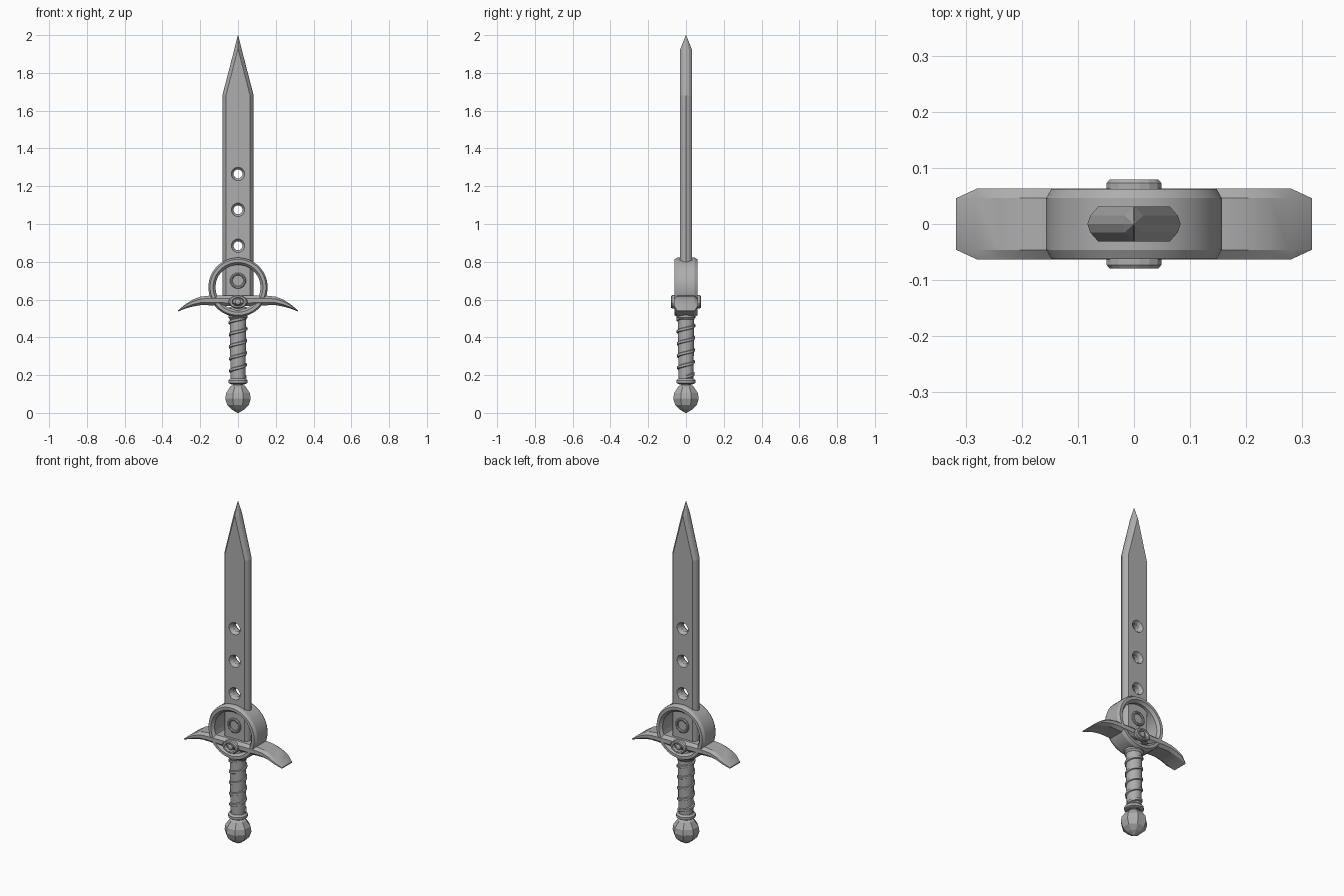
import bpy, bmesh, math
from math import sin, cos, pi

if "Cube" in bpy.data.objects:
    bpy.data.objects.remove(bpy.data.objects["Cube"])

steel = bpy.data.materials.new("plain grey")
steel.diffuse_color = (0.42, 0.42, 0.42, 1)
steel.use_nodes = True
steel.node_tree.nodes["Principled BSDF"].inputs["Base Color"].default_value = steel.diffuse_color


def make(name, verts, faces, smooth=None):
    me = bpy.data.meshes.new(name)
    me.from_pydata(verts, [], faces)
    bm = bmesh.new()
    bm.from_mesh(me)
    bmesh.ops.remove_doubles(bm, verts=bm.verts, dist=1e-5)
    bmesh.ops.recalc_face_normals(bm, faces=bm.faces)
    bm.to_mesh(me)
    bm.free()
    me.materials.append(steel)
    ob = bpy.data.objects.new(name, me)
    bpy.context.collection.objects.link(ob)
    if smooth:
        bpy.ops.object.select_all(action='DESELECT')
        ob.select_set(True)
        bpy.context.view_layer.objects.active = ob
        bpy.ops.object.shade_smooth_by_angle(angle=math.radians(smooth))
    return ob


def loft(name, sections, caps=True, loop=False, smooth=None):
    """Join equal-length closed sections with quads."""
    n, m = len(sections[0]), len(sections)
    verts = [p for s in sections for p in s]
    faces = []
    for i in range(m if loop else m - 1):
        a, b = i * n, (i + 1) % m * n
        faces += [(a + k, a + (k + 1) % n, b + (k + 1) % n, b + k) for k in range(n)]
    if caps and not loop:
        faces += [tuple(range(n)), tuple(range((m - 1) * n, m * n))]
    return make(name, verts, faces, smooth)


def lathe_z(name, profile, segs, smooth=None):
    return loft(name, [[(r * cos(2 * pi * (k + .5) / segs), r * sin(2 * pi * (k + .5) / segs), z)
                        for k in range(segs)] for r, z in profile], smooth=smooth)


def lathe_y(name, profile, segs, cz, sx=1, sz=1, loop=False, smooth=None):
    """Turn an (r, y) profile about a front-to-back axis at height cz."""
    return loft(name, [[(sx * r * cos(2 * pi * (k + .5) / segs), y,
                         cz + sz * r * sin(2 * pi * (k + .5) / segs))
                        for k in range(segs)] for r, y in profile], loop=loop, smooth=smooth)


# Blade: flat faces with two-step bevelled edges, tapering to a point
def blade_section(z, outer, mid, flat, my, fy):
    half = [(flat, -fy), (mid, -my), (outer, 0), (mid, my), (flat, fy)]
    return [(x, y, z) for x, y in half] + [(-x, y, z) for x, y in reversed(half)]


blade = loft("blade", [
    blade_section(0.615, .083, .078, .064, .015, .031),
    blade_section(1.68, .083, .078, .064, .015, .031),
    blade_section(1.925, .0195, .0165, .0008, .015, .031),
    blade_section(2.0, .0008, .0006, .0004, .0006, .001)])

# Three countersunk holes through the blade
for z in (0.885, 1.075, 1.265):
    cutter = lathe_y("hole_cutter", [(.044, -.042), (.024, -.014), (.024, .014), (.044, .042)], 12, z)
    cutter.hide_render = True
    mod = blade.modifiers.new("hole", 'BOOLEAN')
    mod.object, mod.operation, mod.solver = cutter, 'DIFFERENCE', 'EXACT'
    bpy.context.view_layer.objects.active = blade
    bpy.ops.object.modifier_apply(modifier=mod.name)
    bpy.data.objects.remove(cutter)

# Round hoop encircling the blade root
lathe_y("guard_hoop", [(.157, -.046), (.148, -.062), (.132, -.062), (.119, -.046),
                       (.119, .046), (.132, .062), (.148, .062), (.157, .046)],
        40, 0.665, loop=True, smooth=25)

# Crossguard with drooping wings
half = [(0, .622, .565), (.10, .622, .567), (.16, .62, .57), (.20, .615, .57),
        (.24, .60, .563), (.28, .574, .552), (.317, .543, .537)]
stations = [(-x, t, b) for x, t, b in reversed(half[1:])] + half


def guard_section(x, t, b):
    h = .063 if abs(x) < .29 else .046
    pts = [(-.046, 1), (-h, .72), (-h, .3), (-.046, 0), (.046, 0), (h, .3), (h, .72), (.046, 1)]
    return [(x, y, b + (t - b) * f) for y, f in pts]


loft("crossguard", [guard_section(*s) for s in stations], smooth=20)

# Plain raised ornaments on both faces
for s, side in ((-1, "front"), (1, "back")):
    lathe_y(side + "_boss_rim", [(.05, s * .055), (.05, s * .073), (.044, s * .079),
                                 (.033, s * .079), (.028, s * .07), (.028, s * .055)],
            16, 0.588, 1, .72, loop=True)
    lathe_y(side + "_boss_centre", [(.018, s * .055), (.016, s * .074), (.009, s * .078)],
            10, 0.588)
    lathe_y(side + "_root_ring", [(.043, s * .028), (.043, s * .037), (.039, s * .041),
                                  (.033, s * .041), (.029, s * .037), (.029, s * .028)],
            12, 0.70, loop=True)

# Grip
lathe_z("grip", [(.038, .15), (.039, .18), (.043, .35), (.044, .53)], 16, smooth=30)

# Spiral binding around the grip
turns, steps = 5, 100
wrap = []
for i in range(steps + 1):
    t = i / steps
    a, z, r = 2 * pi * turns * t, .19 + .32 * t, .040 + .004 * t
    wrap.append([((r + dr) * cos(a), (r + dr) * sin(a), z + dz)
                 for dr, dz in ((-.004, -.011), (.006, -.006), (.006, .006), (-.004, .011))])
loft("grip_binding", wrap, smooth=35)

# Collars at both ends of the grip
lathe_z("lower_collar", [(.042, .153), (.052, .158), (.052, .172), (.042, .182)], 16, smooth=30)
lathe_z("upper_collar", [(.044, .495), (.052, .505), (.052, .55), (.046, .56)], 16, smooth=30)

# Faceted pommel with short neck
lathe_z("pommel", [(.004, 0), (.036, .018), (.062, .042), (.073, .075), (.068, .105),
                   (.045, .138), (.03, .148), (.03, .16)], 8)
